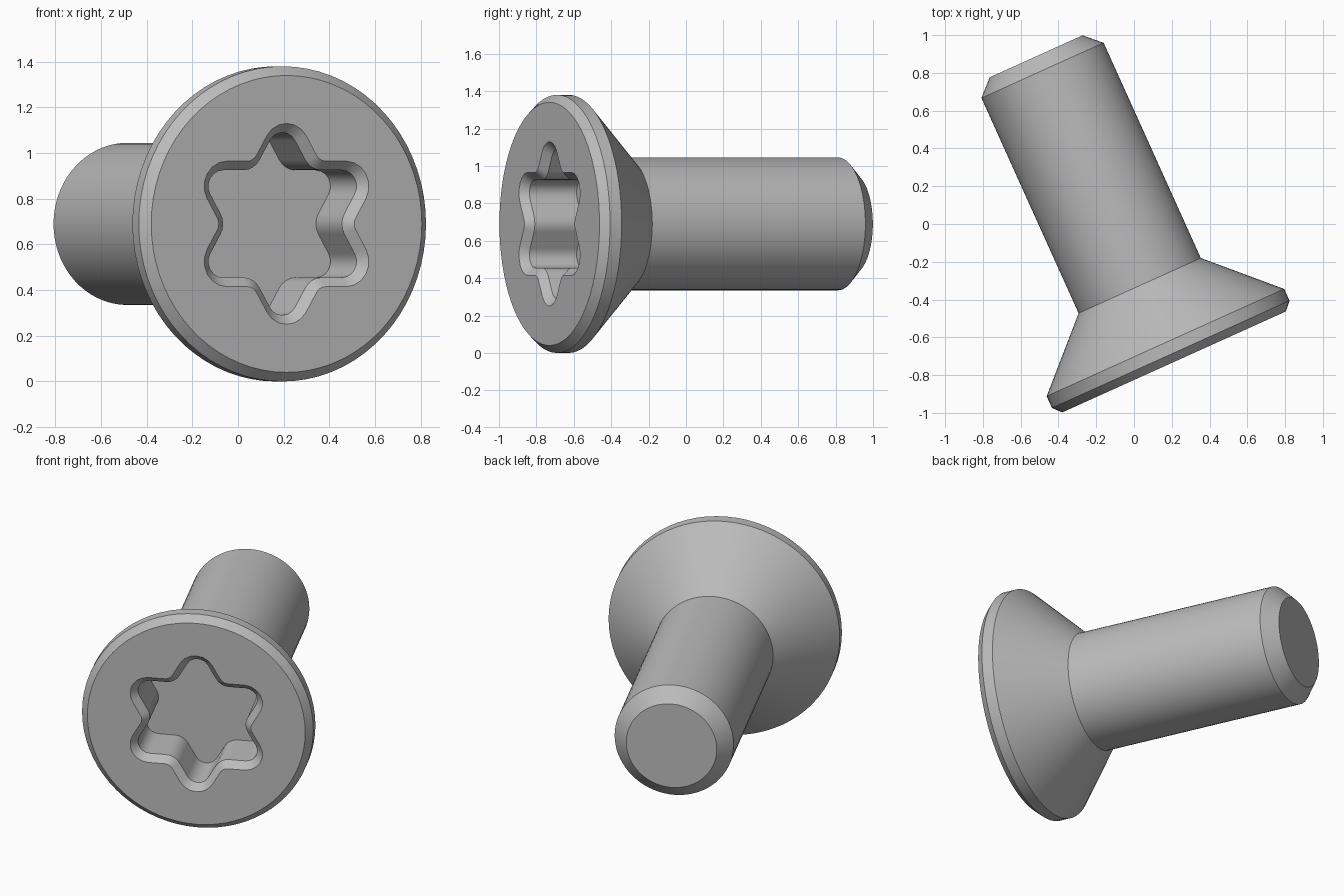
import bpy, bmesh
from math import sin, cos, radians
from mathutils import Vector, Matrix

cube = bpy.data.objects.get("Cube")
if cube:
    bpy.data.objects.remove(cube, do_unlink=True)

# Material
steel = bpy.data.materials.new("plain_steel")
steel.use_nodes = True
colour = (0.5, 0.5, 0.5, 1)
steel.diffuse_color = colour
steel.node_tree.nodes["Principled BSDF"].inputs["Base Color"].default_value = colour

SEGMENTS = 72
LOBES = 6


def polar(radius, degrees):
    return Vector((radius * cos(radians(degrees)), radius * sin(radians(degrees))))


def circle(radius):
    """Round section, starting half a lobe before the top."""
    return [polar(radius, 75 + i * 360 / SEGMENTS) for i in range(SEGMENTS)]


def star(inset):
    """Six-lobed section: convex lobe arcs joined by concave valley arcs."""
    flank, lobe_centre = 0.275, 0.33
    lobe_r = flank - lobe_centre / 2 - inset
    valley_r = 0.05 + inset
    valley_centre = (flank + 0.05) / cos(radians(30))
    points = []
    for k in range(LOBES):
        a = 90 + k * 360 / LOBES
        points += [polar(lobe_centre, a) + polar(lobe_r, a + t)
                   for t in range(-60, 61, 20)]
        b = a + 30
        points += [polar(valley_centre, b) - polar(valley_r, b - t)
                   for t in range(-30, 31, 15)]
    return points


# Sections from the drive floor, out over the head, and down to the tip
sections = [
    (star(0.04), 0.32),     # drive floor
    (star(0.04), 0.043),    # drive wall
    (star(0.0), 0.0),       # drive chamfer
    (circle(0.65), 0.0),    # head face
    (circle(0.69), 0.044),  # head chamfer
    (circle(0.69), 0.112),  # head rim
    (circle(0.355), 0.443),  # countersunk cone
    (circle(0.355), 1.693),  # shank
    (circle(0.27), 1.775),  # tip chamfer
]

bm = bmesh.new()
rings = [[bm.verts.new((p.x, p.y, depth)) for p in outline]
         for outline, depth in sections]
for r0, r1 in zip(rings, rings[1:]):
    for i in range(SEGMENTS):
        j = (i + 1) % SEGMENTS
        bm.faces.new((r0[i], r0[j], r1[j], r1[i]))
bm.faces.new(rings[0])
bm.faces.new(rings[-1])

# Lay the screw down, with its axis turned in the ground plane
turn = radians(24.3)
side = Vector((cos(turn), sin(turn), 0))
axis = Vector((-sin(turn), cos(turn), 0))
frame = Matrix((side, Vector((0, 0, 1)), axis)).transposed().to_4x4()
frame.translation = (0.2125, -0.73, 0.69)
bm.transform(frame)
bmesh.ops.recalc_face_normals(bm, faces=bm.faces)

mesh = bpy.data.meshes.new("countersunk_screw")
bm.to_mesh(mesh)
bm.free()
mesh.materials.append(steel)
screw = bpy.data.objects.new("countersunk_screw", mesh)
bpy.context.collection.objects.link(screw)

bpy.ops.object.select_all(action="DESELECT")
screw.select_set(True)
bpy.context.view_layer.objects.active = screw
bpy.ops.object.shade_smooth_by_angle(angle=radians(30))
